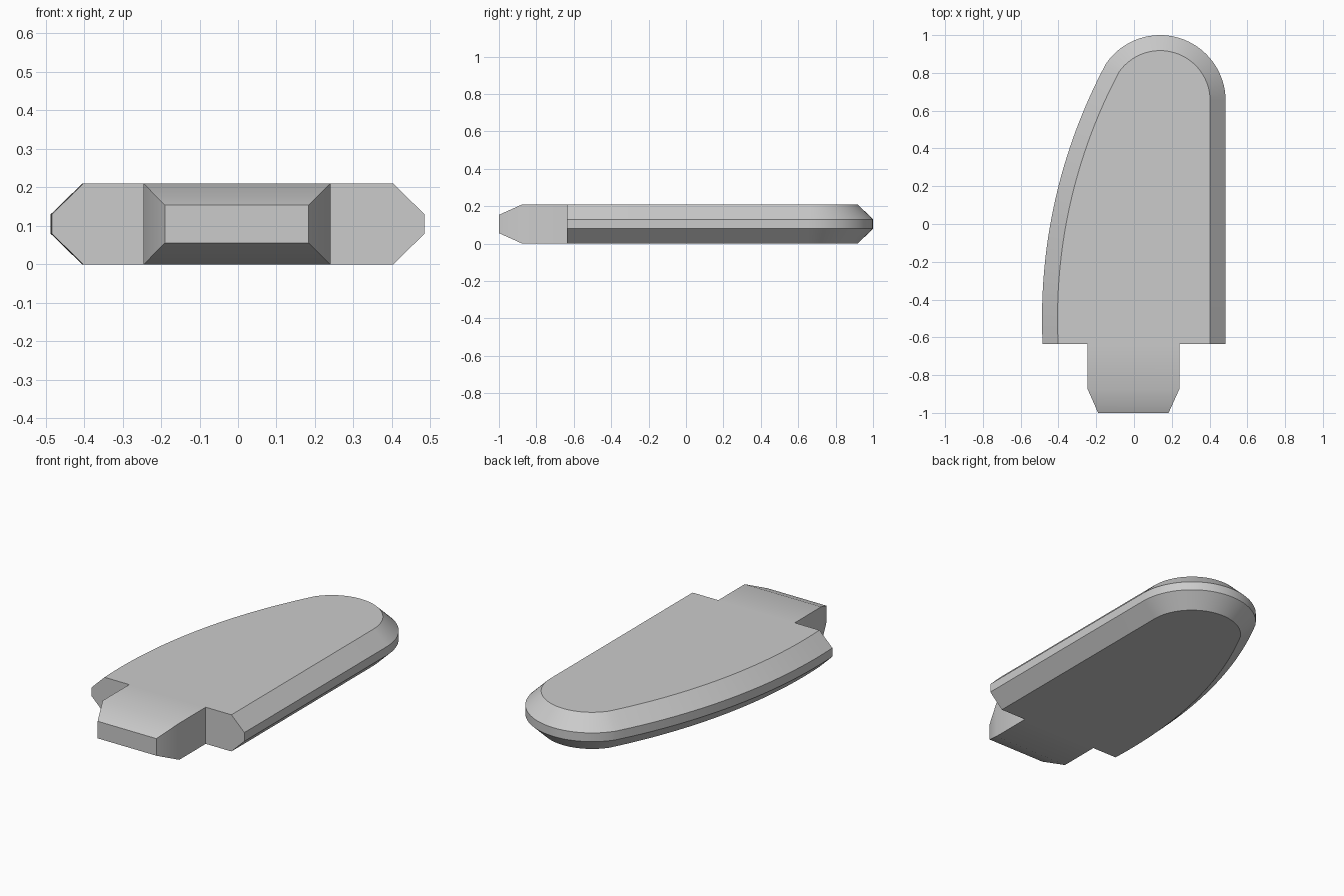
import bpy
import bmesh
from math import cos, sin, atan2, acos, asin, pi, hypot, radians

cube = bpy.data.objects.get("Cube")
if cube:
    bpy.data.objects.remove(cube, do_unlink=True)

grey = bpy.data.materials.new("plain_grey")
grey.use_nodes = True
colour = (0.6, 0.6, 0.6, 1)
grey.diffuse_color = colour
grey.node_tree.nodes["Principled BSDF"].inputs["Base Color"].default_value = colour

HEIGHT = 0.21
SHOULDER = -0.635            # where the blade meets the tang
TIP = (0.138, 0.653, 0.347)  # centre and radius of the rounded tip
SIDE = (2.368, -0.5, 2.855)  # centre and radius of the long curved side


def outline(inset):
    """Open blade outline, from right shoulder round the tip to the left one."""
    tx, ty, tr = TIP[0], TIP[1], TIP[2] - inset
    sx, sy, sr = SIDE[0], SIDE[1], SIDE[2] - inset
    dist = hypot(tx - sx, ty - sy)
    # the two arcs meet where their circles cross
    axis = atan2(ty - sy, tx - sx)
    bend = acos((sr * sr + dist * dist - tr * tr) / (2 * sr * dist))
    meet = axis - bend
    mx, my = sx + sr * cos(meet), sy + sr * sin(meet)
    tip_end = atan2(my - ty, mx - tx)
    side_end = pi - asin((SHOULDER - sy) / sr)
    n = 32
    pts = [(tx + tr, SHOULDER)]
    pts += [(tx + tr * cos(tip_end * i / n), ty + tr * sin(tip_end * i / n))
            for i in range(n + 1)]
    for i in range(1, n + 1):
        a = meet + (side_end - meet) * i / n
        pts.append((sx + sr * cos(a), sy + sr * sin(a)))
    return pts


bm = bmesh.new()

# Blade: bevelled rim built from stacked outlines
layers = [(0, 0.082), (0.08, 0), (0.13, 0), (HEIGHT, 0.082)]
rings = [[bm.verts.new((x, y, z)) for x, y in outline(d)] for z, d in layers]
for low, high in zip(rings, rings[1:]):
    for i in range(len(low) - 1):
        bm.faces.new((low[i], low[i + 1], high[i + 1], high[i]))


# Tang: three box sections, the last one tapered
def section(y, x0, x1, inset):
    lo, hi = inset, HEIGHT - inset
    return [bm.verts.new((x, y, z))
            for x, z in ((x0, lo), (x1, lo), (x1, hi), (x0, hi))]


tang = [section(SHOULDER, -0.245, 0.24, 0),
        section(-0.875, -0.245, 0.24, 0),
        section(-1.0, -0.19, 0.183, 0.056)]
for a, b in zip(tang, tang[1:]):
    for i in range(4):
        j = (i + 1) % 4
        bm.faces.new((a[i], a[j], b[j], b[i]))
bm.faces.new(tang[-1])

# Flat faces and shoulders joining blade and tang
root = tang[0]
bm.faces.new(rings[-1] + [root[3], root[2]])
bm.faces.new(rings[0] + [root[0], root[1]])
bm.faces.new([r[0] for r in rings] + [root[2], root[1]])
bm.faces.new([r[-1] for r in rings] + [root[3], root[0]])

bmesh.ops.recalc_face_normals(bm, faces=bm.faces)
mesh = bpy.data.meshes.new("blade_with_tang")
bm.to_mesh(mesh)
bm.free()
mesh.materials.append(grey)
blade = bpy.data.objects.new("blade_with_tang", mesh)
bpy.context.collection.objects.link(blade)

bpy.ops.object.select_all(action="DESELECT")
blade.select_set(True)
bpy.context.view_layer.objects.active = blade
bpy.ops.object.shade_smooth_by_angle(angle=radians(30))
